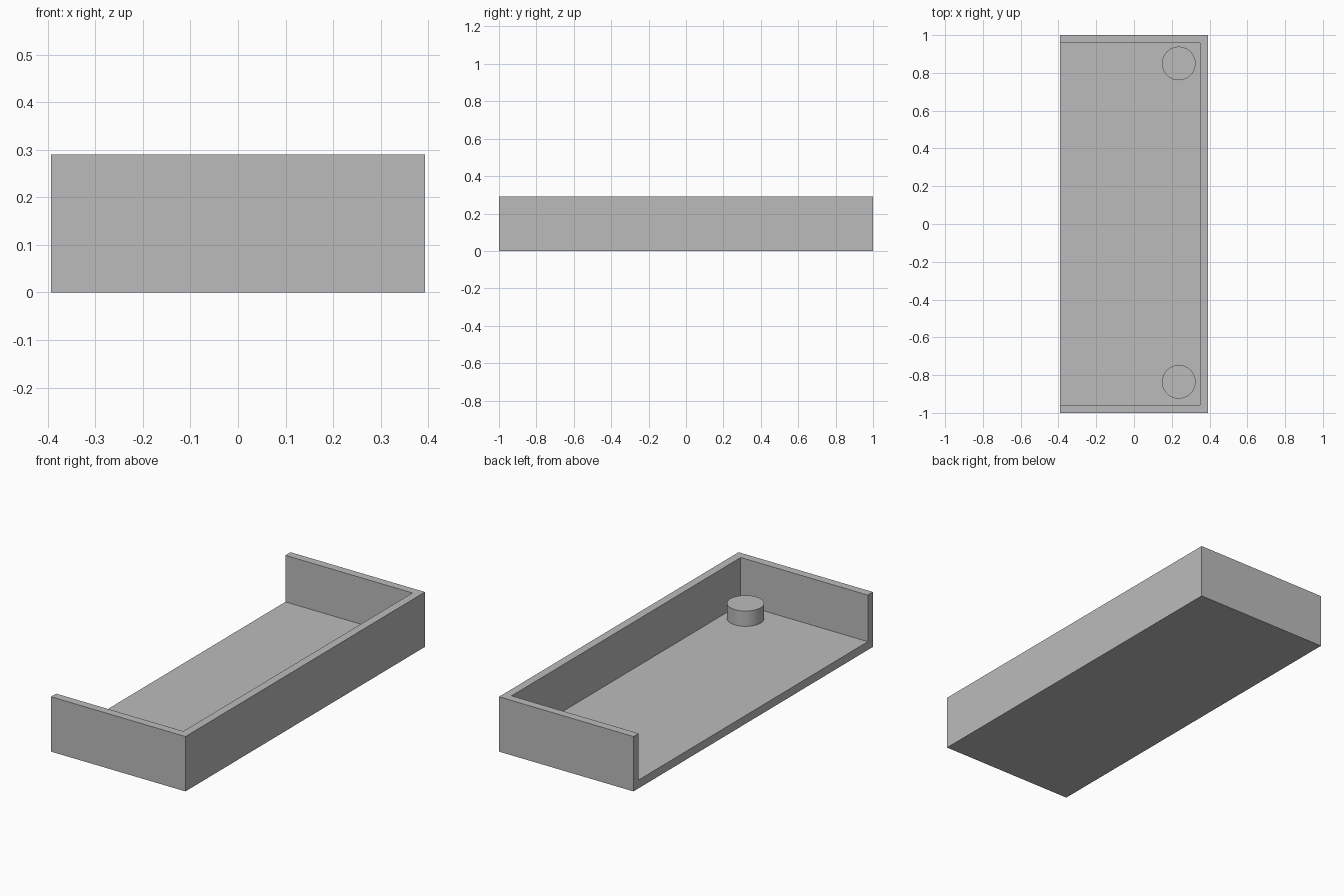
import bpy
import bmesh

cube = bpy.data.objects.get("Cube")
if cube:
    bpy.data.objects.remove(cube, do_unlink=True)

# Overall size, wall inner faces and floor level
HALF_X, HALF_Y, HEIGHT = 0.393, 1.0, 0.29
INNER_X, INNER_Y, FLOOR = 0.35, 0.957, 0.044

grey = bpy.data.materials.new("plain grey")
grey.use_nodes = True
colour = (0.5, 0.5, 0.5, 1)
grey.diffuse_color = colour
grey.node_tree.nodes["Principled BSDF"].inputs["Base Color"].default_value = colour


def extrude_outline(bm, points, z, height):
    """Raise a flat outline into a solid."""
    face = bm.faces.new([bm.verts.new((x, y, z)) for x, y in points])
    raised = bmesh.ops.extrude_face_region(bm, geom=[face], use_keep_orig=True)
    verts = [v for v in raised["geom"] if isinstance(v, bmesh.types.BMVert)]
    bmesh.ops.translate(bm, verts=verts, vec=(0, 0, height))


# Tray: U-shaped wall standing on a full floor, open on the -x side
bm = bmesh.new()
floor = [(-HALF_X, -HALF_Y), (HALF_X, -HALF_Y), (HALF_X, HALF_Y), (-HALF_X, HALF_Y)]
extrude_outline(bm, floor, 0, FLOOR)

# The floor's top is split along the inner wall line, then the rim is raised
top = [f for f in bm.faces if all(v.co.z > FLOOR / 2 for v in f.verts)]
for co, no in (((INNER_X, 0, 0), (1, 0, 0)),
               ((0, INNER_Y, 0), (0, 1, 0)),
               ((0, -INNER_Y, 0), (0, 1, 0))):
    bmesh.ops.bisect_plane(bm, geom=bm.verts[:] + bm.edges[:] + bm.faces[:],
                           plane_co=co, plane_no=no)
bmesh.ops.recalc_face_normals(bm, faces=bm.faces[:])
rim = []
for f in bm.faces:
    c = f.calc_center_median()
    if f.normal.z > 0.9 and (c.x > INNER_X or abs(c.y) > INNER_Y):
        rim.append(f)
raised = bmesh.ops.extrude_face_region(bm, geom=rim)
verts = [v for v in raised["geom"] if isinstance(v, bmesh.types.BMVert)]
bmesh.ops.translate(bm, verts=verts, vec=(0, 0, HEIGHT - FLOOR))
bmesh.ops.dissolve_limit(bm, angle_limit=0.01, verts=bm.verts[:], edges=bm.edges[:])
bmesh.ops.recalc_face_normals(bm, faces=bm.faces[:])
mesh = bpy.data.meshes.new("tray")
bm.to_mesh(mesh)
bm.free()
tray = bpy.data.objects.new("tray", mesh)
bpy.context.collection.objects.link(tray)
mesh.materials.append(grey)

# Round pegs in the two corners beside the long wall
PEG_TOP, PEG_BASE = 0.125, FLOOR - 0.01
for name, y in (("front_peg", -0.836), ("back_peg", 0.85)):
    bpy.ops.mesh.primitive_cylinder_add(
        vertices=64, radius=0.089, depth=PEG_TOP - PEG_BASE,
        location=(0.237, y, (PEG_TOP + PEG_BASE) / 2))
    peg = bpy.context.object
    peg.name = name
    peg.data.materials.append(grey)
    bpy.ops.object.shade_smooth_by_angle()
